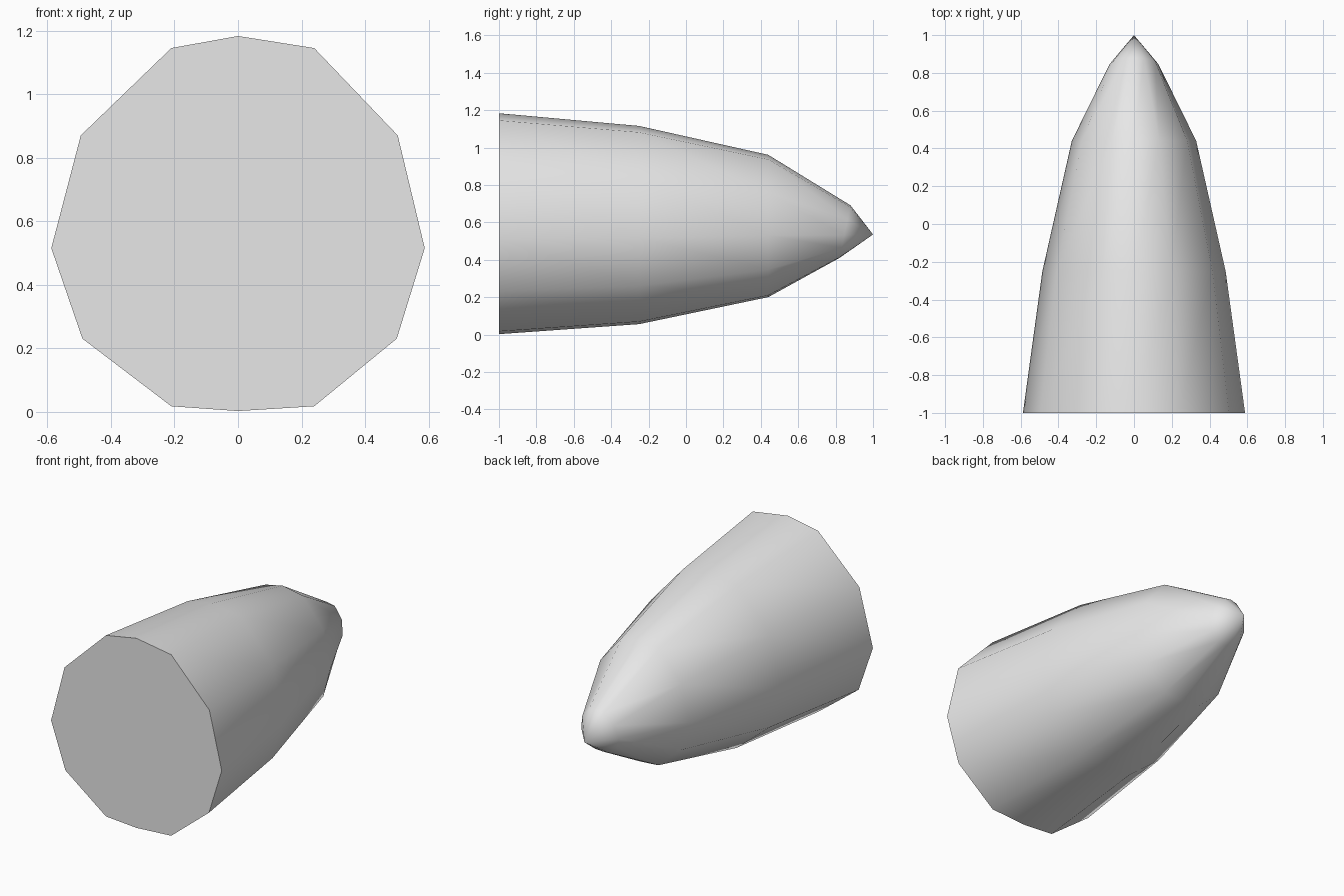
import bpy
import bmesh
import math

if "Cube" in bpy.data.objects:
    bpy.data.objects.remove(bpy.data.objects["Cube"], do_unlink=True)

grey = bpy.data.materials.new("plain grey")
grey.use_nodes = True
colour = (0.8, 0.8, 0.8, 1)
grey.diffuse_color = colour
grey.node_tree.nodes["Principled BSDF"].inputs["Base Color"].default_value = colour

# Twelve-sided outline of the open end, as x and z
outline = [(0, 1.183), (0.24, 1.145), (0.503, 0.87), (0.588, 0.515),
           (0.50, 0.23), (0.24, 0.017), (0, 0.002), (-0.21, 0.017),
           (-0.49, 0.23), (-0.588, 0.515), (-0.495, 0.87), (-0.21, 1.145)]
MIDDLE = 0.592

# Rings along the body: y, width scale, height scale, centre height, tilt
rings = [(-1, 1, 1, MIDDLE, 0), (-0.25, 0.825, 0.897, 0.585, 0),
         (0.44, 0.56, 0.644, 0.58, 0), (0.85, 0.22, 0.238, 0.55, 0.21)]

bm = bmesh.new()
loops = []
for y, width, height, centre, tilt in rings:
    loop = []
    for x, z in outline:
        rise = (z - MIDDLE) * height
        loop.append(bm.verts.new((x * width, y + rise * tilt, centre + rise)))
    loops.append(loop)

# Flat base, side walls and pointed nose
bm.faces.new(loops[0])
count = len(outline)
for a, b in zip(loops, loops[1:]):
    for i in range(count):
        j = (i + 1) % count
        bm.faces.new((a[i], a[j], b[j], b[i]))
tip = bm.verts.new((0, 1, 0.535))
for i in range(count):
    bm.faces.new((loops[-1][i], loops[-1][(i + 1) % count], tip))
bmesh.ops.recalc_face_normals(bm, faces=bm.faces)

mesh = bpy.data.meshes.new("pointed_body")
bm.to_mesh(mesh)
bm.free()
mesh.materials.append(grey)
body = bpy.data.objects.new("pointed_body", mesh)
bpy.context.collection.objects.link(body)

# Smooth sides with a crisp base edge
bpy.ops.object.select_all(action="DESELECT")
body.select_set(True)
bpy.context.view_layer.objects.active = body
bpy.ops.object.shade_smooth_by_angle(angle=math.radians(60))
